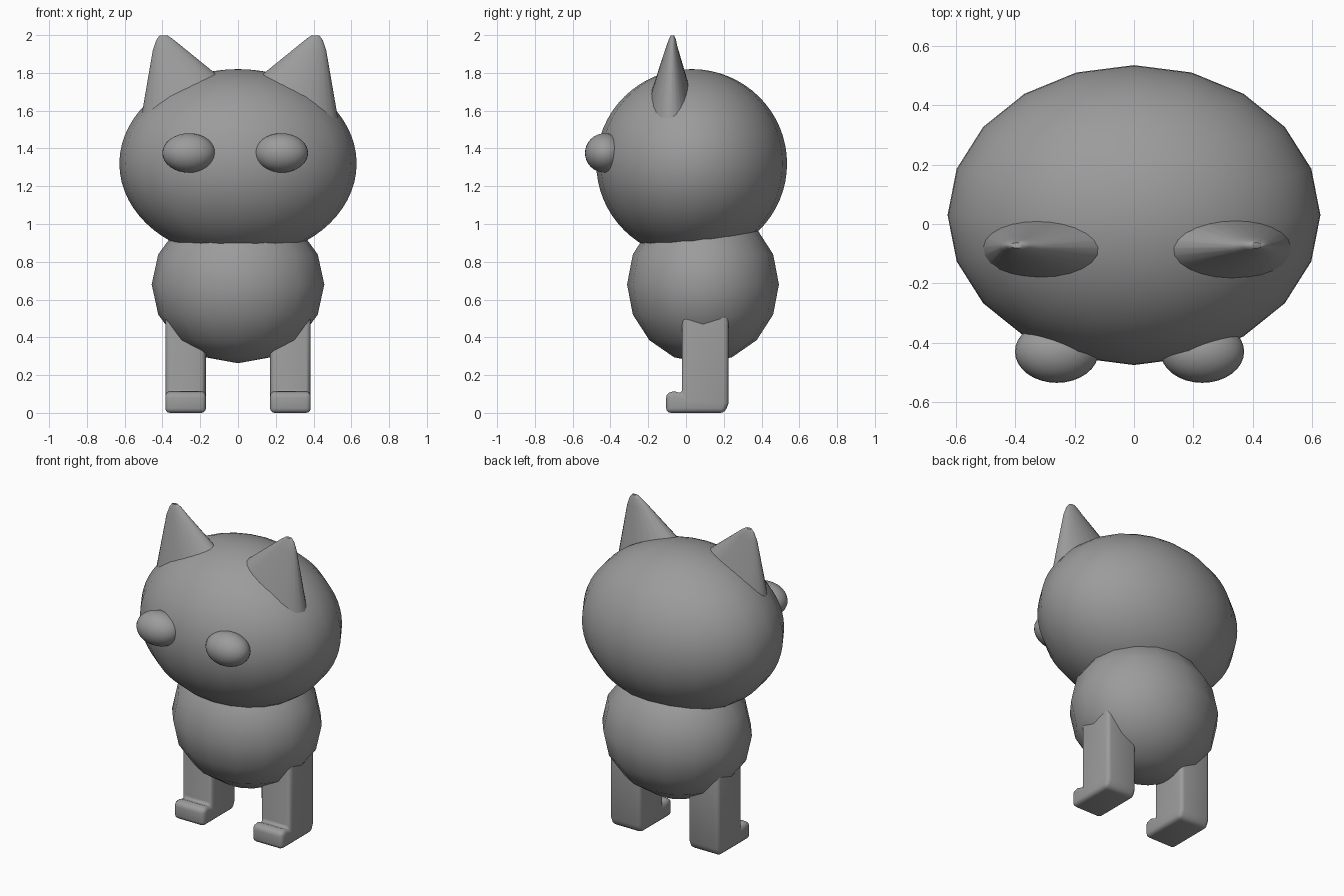
import bpy, bmesh, math

if "Cube" in bpy.data.objects:
    bpy.data.objects.remove(bpy.data.objects["Cube"])

grey = bpy.data.materials.new("plain grey")
grey.diffuse_color = (0.33, 0.33, 0.33, 1)
grey.use_nodes = True
grey.node_tree.nodes["Principled BSDF"].inputs["Base Color"].default_value = grey.diffuse_color


def finish(bm, name, angle=180):
    bmesh.ops.recalc_face_normals(bm, faces=bm.faces[:])
    mesh = bpy.data.meshes.new(name)
    bm.to_mesh(mesh)
    bm.free()
    mesh.materials.append(grey)
    ob = bpy.data.objects.new(name, mesh)
    bpy.context.collection.objects.link(ob)
    bpy.ops.object.select_all(action='DESELECT')
    ob.select_set(True)
    bpy.context.view_layer.objects.active = ob
    bpy.ops.object.shade_smooth_by_angle(angle=math.radians(angle))
    return ob


def ellipsoid(name, centre, radii, segments, rings):
    bm = bmesh.new()
    bmesh.ops.create_uvsphere(bm, u_segments=segments, v_segments=rings, radius=1)
    for v in bm.verts:
        v.co = [c + r * p for c, r, p in zip(centre, radii, v.co)]
    return finish(bm, name)


def ear(name, side, shift):
    # oval rings: outer (x, z), inner (x, z), half depth, centre y
    rings = [((0.525, 1.49), (0.05, 1.74), 0.125, -0.08),
             ((0.451, 1.92), (0.315, 1.955), 0.03, -0.075),
             ((0.432, 1.975), (0.35, 1.983), 0.018, -0.072),
             ((0.415, 1.998), (0.375, 1.999), 0.009, -0.072)]
    bm = bmesh.new()
    loops, n = [], 24
    for (ox, oz), (ix, iz), depth, cy in rings:
        loop = []
        for i in range(n):
            a = math.tau * i / n
            t = 0.5 + 0.5 * math.cos(a)
            loop.append(bm.verts.new((side * (ix + (ox - ix) * t) + shift,
                                      cy + depth * math.sin(a),
                                      iz + (oz - iz) * t)))
        loops.append(loop)
    for a, b in zip(loops, loops[1:]):
        for i in range(n):
            j = (i + 1) % n
            bm.faces.new((a[i], a[j], b[j], b[i]))
    bm.faces.new(loops[0])
    bm.faces.new(loops[-1])
    return finish(bm, name, 60)


def leg(name, side):
    # side outline (y, z) of leg and foot, extruded across the leg
    outline = [(-0.105, 0.0), (0.205, 0.0), (0.225, 0.05), (0.225, 0.6),
               (-0.02, 0.6), (-0.02, 0.1), (-0.06, 0.115), (-0.105, 0.105)]
    bm = bmesh.new()
    face = bm.faces.new([bm.verts.new((side * 0.17, y, z)) for y, z in outline])
    ext = bmesh.ops.extrude_face_region(bm, geom=[face])
    for v in ext["geom"]:
        if isinstance(v, bmesh.types.BMVert):
            v.co.x = side * 0.385
    ob = finish(bm, name)
    bevel = ob.modifiers.new("rounded corners", 'BEVEL')
    bevel.width = 0.03
    bevel.segments = 3
    bevel.limit_method = 'ANGLE'
    bevel.angle_limit = math.radians(40)
    return ob


# Head and body
ellipsoid("head", (0, 0.03, 1.32), (0.628, 0.505, 0.5), 20, 32)
ellipsoid("body", (0, 0.09, 0.68), (0.457, 0.402, 0.417), 16, 8)

# Paired parts
for side, word in ((-1, "left"), (1, "right")):
    ellipsoid(word + "_eye", (side * 0.245 - 0.015, -0.43, 1.376),
              (0.141, 0.105, 0.104), 32, 16)
    ear(word + "_ear", side, 0.008 + 0.008 * side)
    leg(word + "_leg", side)
